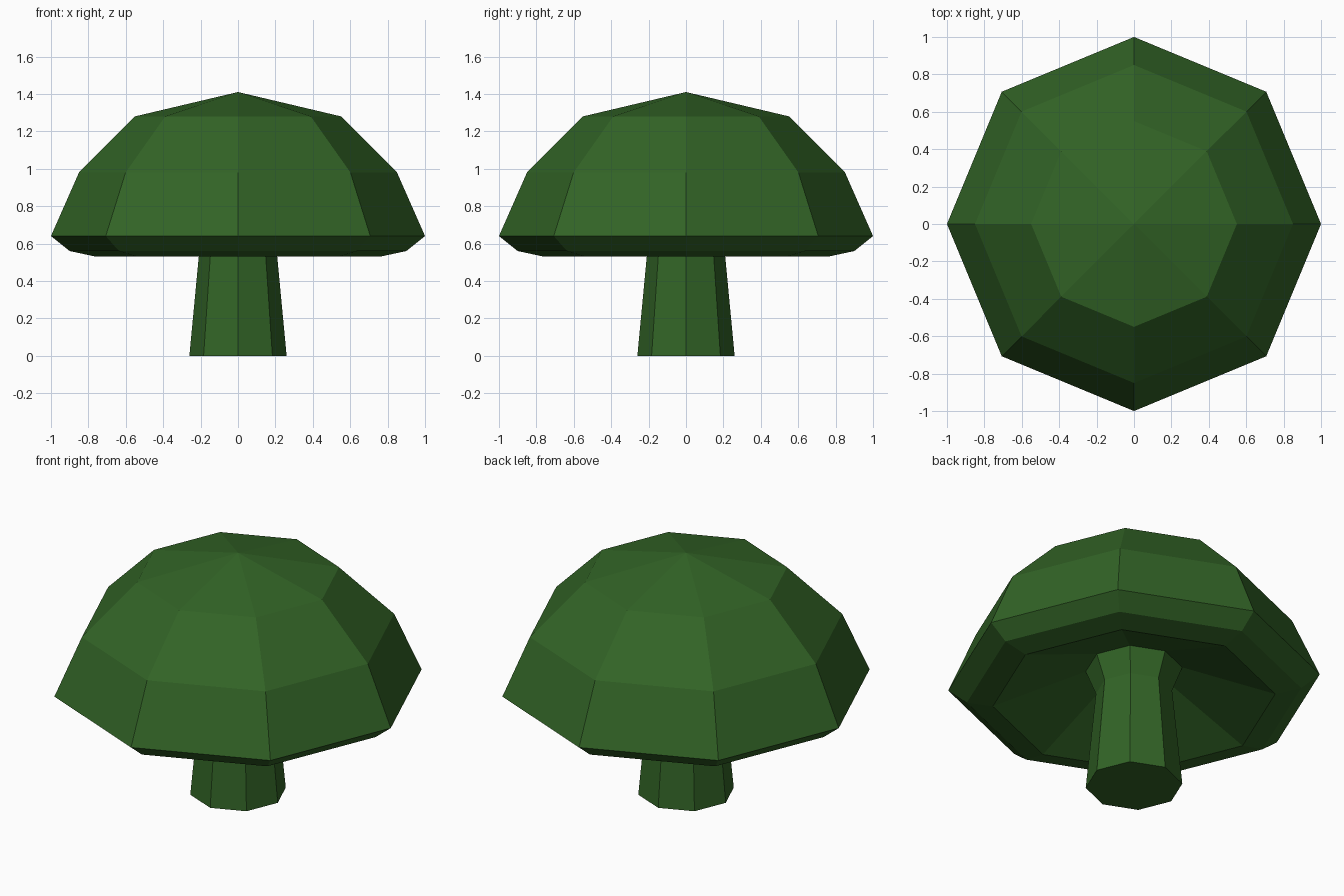
import bpy, bmesh, math

if "Cube" in bpy.data.objects:
    bpy.data.objects.remove(bpy.data.objects["Cube"])

SIDES = 8

green = bpy.data.materials.new("forest green")
green.diffuse_color = (0.032, 0.127, 0.0194, 1)
green.use_nodes = True
green.node_tree.nodes["Principled BSDF"].inputs["Base Color"].default_value = green.diffuse_color


def lathe(name, profile):
    """Spin (radius, z) points into a flat-sided shape; radius 0 gives a tip."""
    bm = bmesh.new()
    rings = []
    for r, z in profile:
        if r == 0:
            rings.append([bm.verts.new((0, 0, z))] * SIDES)
        else:
            rings.append([bm.verts.new((r * math.cos(i * math.tau / SIDES),
                                        r * math.sin(i * math.tau / SIDES), z))
                          for i in range(SIDES)])
    for a, b in zip(rings, rings[1:]):
        for i in range(SIDES):
            j = (i + 1) % SIDES
            corners = list(dict.fromkeys((a[i], a[j], b[j], b[i])))
            bm.faces.new(corners)
    mesh = bpy.data.meshes.new(name)
    bm.to_mesh(mesh)
    bm.free()
    mesh.materials.append(green)
    obj = bpy.data.objects.new(name, mesh)
    bpy.context.collection.objects.link(obj)
    return obj


# Cap: hollow underside, rounded rim, faceted dome
lathe("mushroom_cap", [(0.26, 0.72), (0.76, 0.53), (0.90, 0.56), (1.0, 0.64),
                       (0.85, 0.98), (0.55, 1.28), (0, 1.41)])

# Stem: tapers upward, then flares into the cap
lathe("mushroom_stem", [(0, 0), (0.26, 0), (0.205, 0.58), (0.26, 0.72)])
